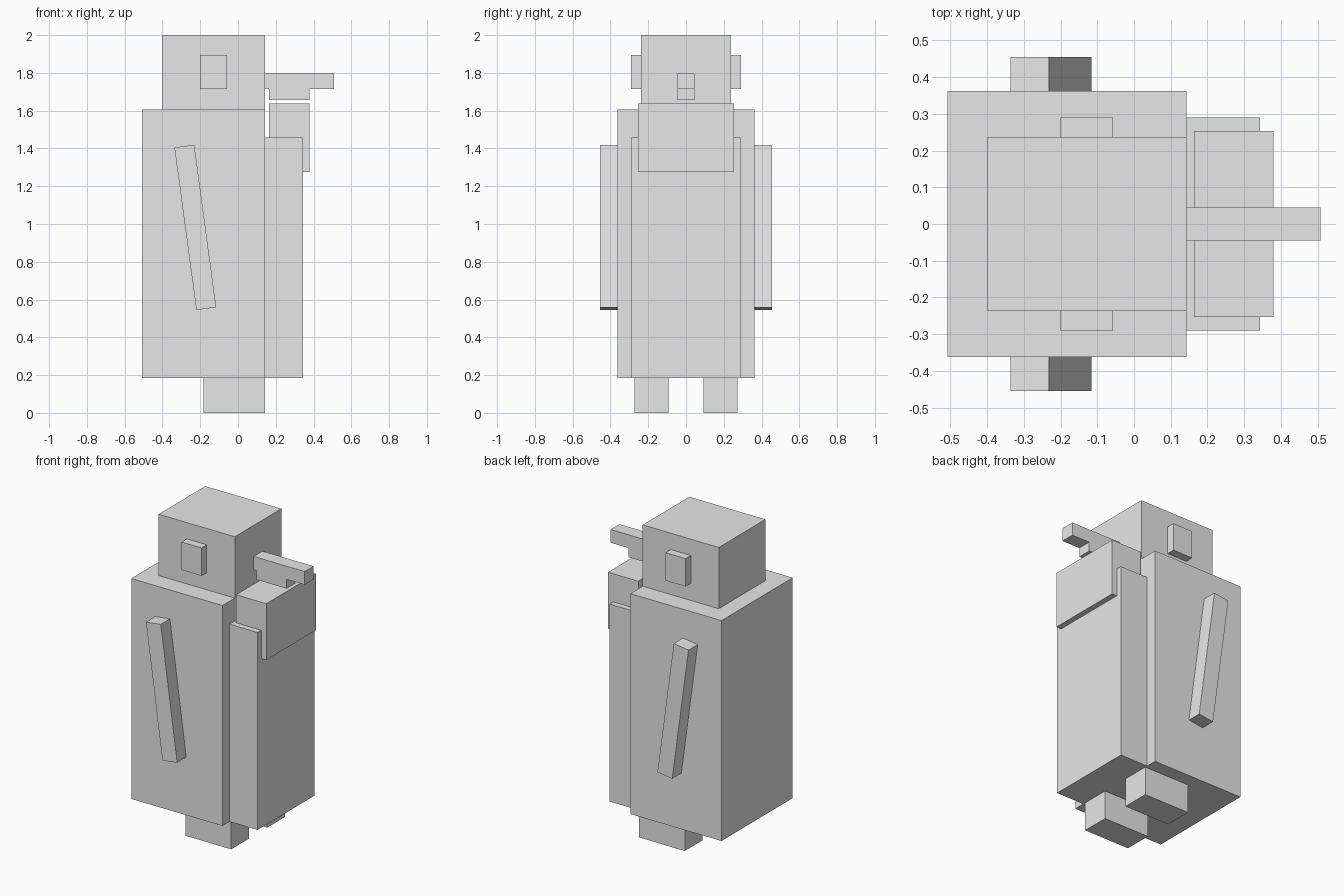
import bpy
import math
from mathutils import Matrix, Vector

if "Cube" in bpy.data.objects:
    bpy.data.objects.remove(bpy.data.objects["Cube"])

grey = bpy.data.materials.new("plain_grey")
grey.diffuse_color = (0.8, 0.8, 0.8, 1.0)
grey.use_nodes = True
grey.node_tree.nodes["Principled BSDF"].inputs["Base Color"].default_value = grey.diffuse_color


def box(name, x, y, z, tilt=0.0):
    """Box from (min, max) ranges, tilted about the y axis through its centre."""
    bpy.ops.mesh.primitive_cube_add(size=1)
    ob = bpy.context.object
    ob.name = name
    size = [r[1] - r[0] for r in (x, y, z)]
    centre = Vector([(r[0] + r[1]) / 2 for r in (x, y, z)])
    ob.data.transform(Matrix.Translation(centre)
                      @ Matrix.Rotation(tilt, 4, 'Y')
                      @ Matrix.Diagonal((*size, 1)))
    ob.data.materials.append(grey)
    return ob


def pair(name, x, y, z, tilt=0.0):
    """The same box on both sides of the body."""
    box(name + "_back", x, y, z, tilt)
    box(name + "_front", x, (-y[1], -y[0]), z, tilt)


# Torso, belly and head
box("body", (-0.507, 0.143), (-0.362, 0.362), (0.185, 1.605))
box("belly", (0.143, 0.343), (-0.29, 0.29), (0.185, 1.457))
box("head", (-0.40, 0.143), (-0.237, 0.237), (1.605, 2.0))

# Chest bib and beak
box("bib", (0.163, 0.379), (-0.253, 0.253), (1.275, 1.638))
box("upper_beak", (0.143, 0.507), (-0.045, 0.045), (1.715, 1.80))
box("lower_beak", (0.163, 0.379), (-0.045, 0.045), (1.656, 1.715))

# Eyes, feet and tilted flippers
pair("eye", (-0.20, -0.057), (0.237, 0.29), (1.715, 1.895))
pair("foot", (-0.183, 0.143), (0.092, 0.273), (0.0, 0.185))
pair("flipper", (-0.279, -0.173), (0.362, 0.455), (0.548, 1.416),
     -math.radians(7.7))
